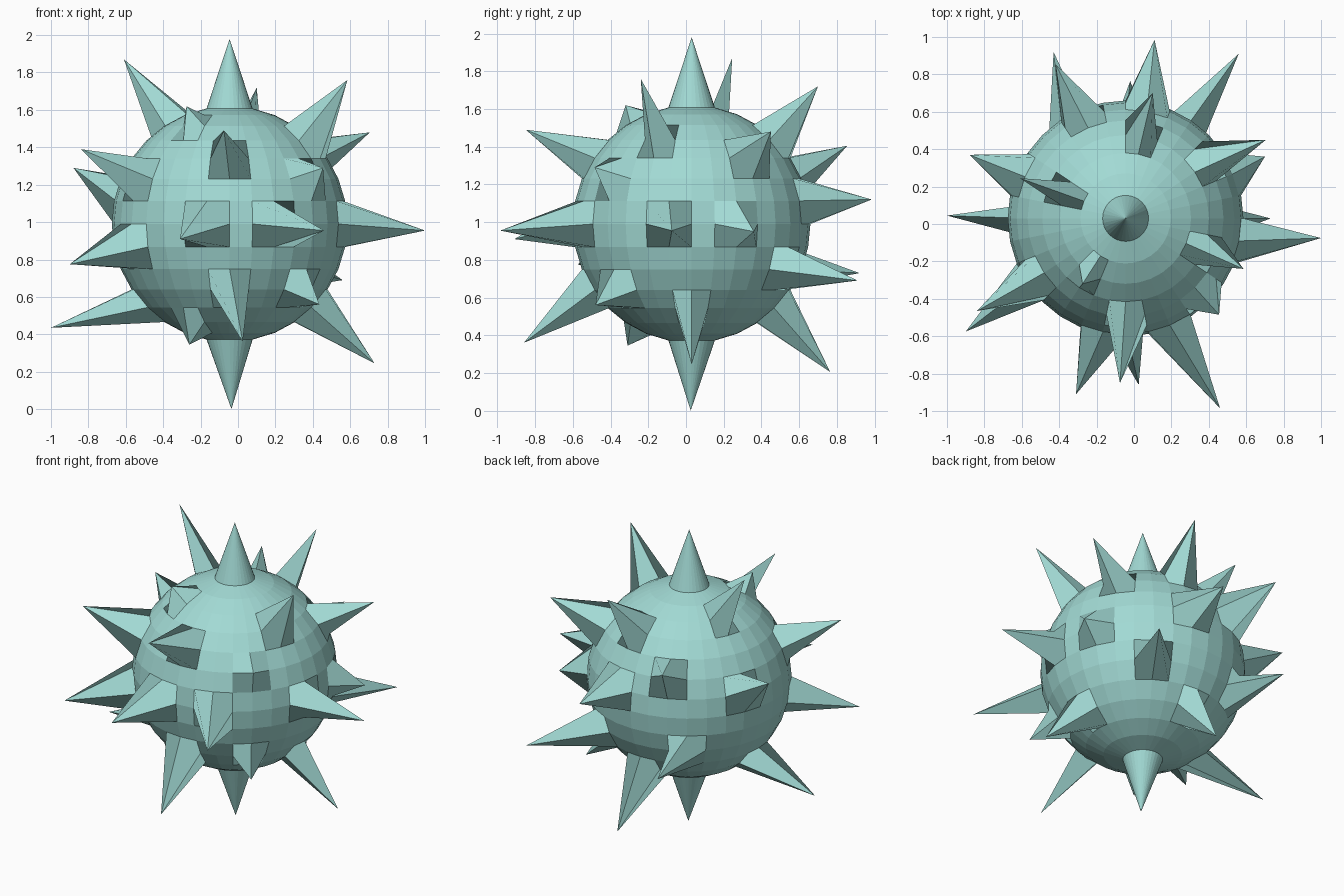
import bpy, bmesh, math
from mathutils import Vector

C = Vector((-0.045, 0.03, 0.99))
R = 0.63
STEP = math.radians(11.25)

# Spikes: ring number from the equator, column number, tip position
spikes = [
    (5, 14, (-0.61, 0.245, 1.87)), (4, -2, (0.585, -0.24, 1.76)),
    (3, 3, (0.705, 0.45, 1.48)), (4, 7, (0.10, 0.70, 1.72)),
    (5, -11, (-0.275, -0.32, 1.62)), (2, -13, (-0.84, -0.465, 1.39)),
    (1, 14, (-0.88, 0.37, 1.29)), (0, -1, (1.0, -0.075, 0.955)),
    (-1, -13, (-0.90, -0.575, 0.775)), (-4, 16, (-1.0, 0.045, 0.435)),
    (-4, 0, (0.73, 0.03, 0.245)), (0, -9, (-0.31, -0.91, 0.91)),
    (0, -6, (0.46, -0.985, 0.955)), (-3, -8, (0.025, -0.86, 0.36)),
    (-5, -11, (-0.26, -0.31, 0.345)), (-3, -4, (0.435, -0.48, 0.56)),
    (3, -8, (-0.075, -0.85, 1.49)), (2, -4, (0.455, -0.485, 1.29)),
    (0, 2, (0.70, 0.36, 0.95)), (1, 7, (0.11, 0.985, 1.12)),
    (-2, 5, (0.56, 0.91, 0.69)), (-2, 11, (-0.43, 0.92, 0.73)),
    (2, 10, (-0.42, 0.855, 1.405)), (-4, 8, (-0.02, 0.765, 0.205)),
    (8, 0, (-0.045, 0.03, 1.98)), (-8, 0, (-0.035, 0.025, 0.0)),
]

# Ball
bm = bmesh.new()
bmesh.ops.create_uvsphere(bm, u_segments=32, v_segments=16, radius=R)
bmesh.ops.translate(bm, verts=bm.verts, vec=C)


def vert_at(ring, col):
    lat, lon = ring * STEP, col * STEP
    p = C + R * Vector((math.cos(lat) * math.cos(lon),
                        math.cos(lat) * math.sin(lon), math.sin(lat)))
    return min(bm.verts, key=lambda v: (v.co - p).length)


# Pull single vertices out into spikes
picked = [(vert_at(r, c), tip) for r, c, tip in spikes]
for v, tip in picked:
    v.co = tip

mesh = bpy.data.meshes.new("spiked_ball")
bm.to_mesh(mesh)
bm.free()
ball = bpy.data.objects.new("spiked_ball", mesh)
bpy.context.collection.objects.link(ball)

mat = bpy.data.materials.new("pale_teal")
mat.diffuse_color = (0.36, 0.70, 0.66, 1)
mesh.materials.append(mat)
